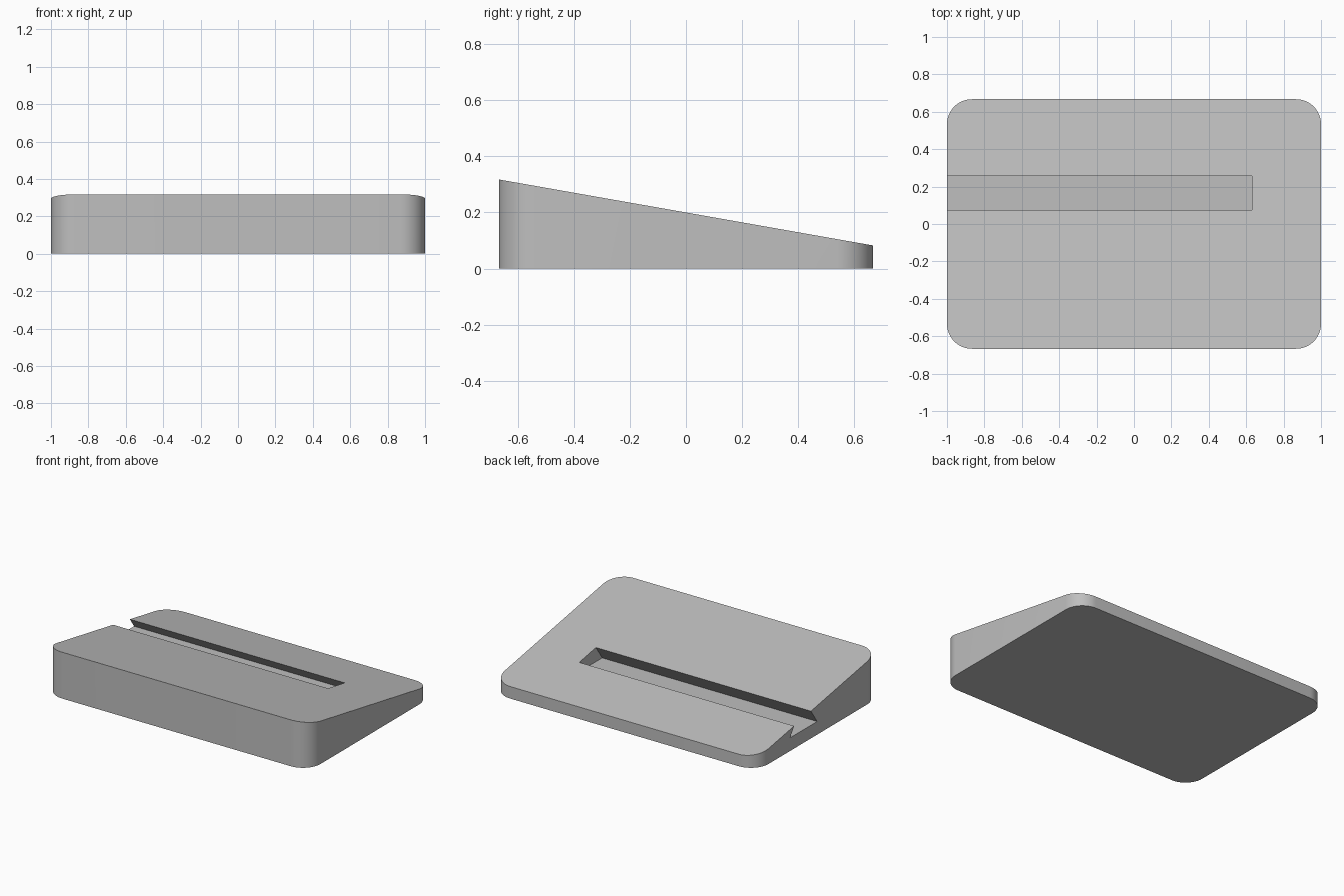
import bpy
import bmesh
import math

cube = bpy.data.objects.get("Cube")
if cube:
    bpy.data.objects.remove(cube, do_unlink=True)

HALF_X, HALF_Y, CORNER = 1.0, 0.667, 0.133
MID_HEIGHT, SLOPE = 0.2, math.tan(math.radians(10))
SLOT_FRONT, SLOT_BACK, SLOT_END = 0.075, 0.257, 0.63
SLOT_FLOOR, UNDERCUT = 0.09, 0.7


def top_height(y):
    return MID_HEIGHT - SLOPE * y


def make_object(name, bm):
    bmesh.ops.recalc_face_normals(bm, faces=bm.faces)
    mesh = bpy.data.meshes.new(name)
    bm.to_mesh(mesh)
    bm.free()
    obj = bpy.data.objects.new(name, mesh)
    bpy.context.collection.objects.link(obj)
    return obj


# Wedge body: box with rounded upright corners and a sloping top
bm = bmesh.new()
bmesh.ops.create_cube(bm, size=2)
for v in bm.verts:
    v.co.x *= HALF_X
    v.co.y *= HALF_Y
upright = [e for e in bm.edges if abs(e.verts[0].co.z - e.verts[1].co.z) > 1]
bmesh.ops.bevel(bm, geom=upright, offset=CORNER, segments=12,
                profile=0.5, affect='EDGES')
for v in bm.verts:
    v.co.z = top_height(v.co.y) if v.co.z > 0 else 0
body = make_object("wedge_body", bm)

# Dovetail slot cutter: flat floor, undercut walls, open at one side
def wall_y(y, side, z):
    return y + side * UNDERCUT * (top_height(y) - z)


ABOVE = 0.22
profile = [(wall_y(SLOT_FRONT, -1, SLOT_FLOOR), SLOT_FLOOR),
           (wall_y(SLOT_BACK, 1, SLOT_FLOOR), SLOT_FLOOR),
           (wall_y(SLOT_BACK, 1, ABOVE), ABOVE),
           (wall_y(SLOT_FRONT, -1, ABOVE), ABOVE)]
bm = bmesh.new()
face = bm.faces.new([bm.verts.new((-1.2, y, z)) for y, z in profile])
ext = bmesh.ops.extrude_face_region(bm, geom=[face])
for v in ext["geom"]:
    if isinstance(v, bmesh.types.BMVert):
        v.co.x = SLOT_END
if face.is_valid and len(bm.faces) < 6:
    bm.faces.new([v for v in bm.verts if v.co.x < -1.1])
cutter = make_object("slot_cutter", bm)
cutter.hide_render = True

# Cut the slot and discard the cutter
bpy.ops.object.select_all(action='DESELECT')
body.select_set(True)
bpy.context.view_layer.objects.active = body
cut = body.modifiers.new("slot", 'BOOLEAN')
cut.operation = 'DIFFERENCE'
cut.solver = 'EXACT'
cut.object = cutter
bpy.ops.object.modifier_apply(modifier=cut.name)
bpy.data.objects.remove(cutter, do_unlink=True)

# Plain grey finish
grey = bpy.data.materials.new("plain_grey")
grey.use_nodes = True
colour = (0.52, 0.52, 0.52, 1)
grey.diffuse_color = colour
grey.node_tree.nodes["Principled BSDF"].inputs["Base Color"].default_value = colour
body.data.materials.clear()
body.data.materials.append(grey)
bpy.ops.object.shade_smooth_by_angle(angle=math.radians(30))
